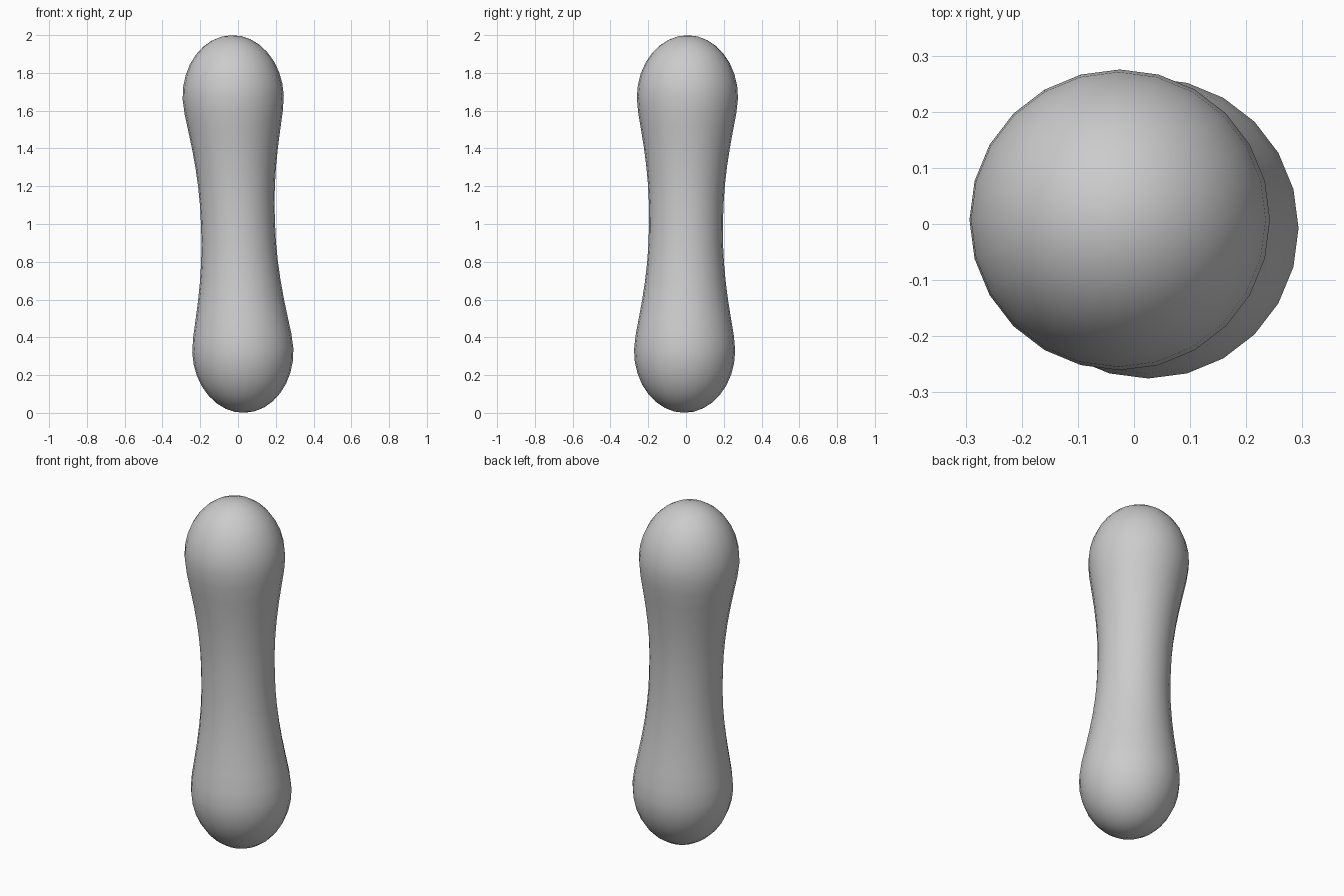
import bpy, bmesh, math
from mathutils import Matrix

if "Cube" in bpy.data.objects:
    bpy.data.objects.remove(bpy.data.objects["Cube"])

SIDES = 24
BULGE_Z, BULGE_R, CAP_H = 0.67, 0.268, 0.33

# Upper half profile (radius, height from the middle): slim waist, then domed end
half = [(0.196, 0.0), (0.197, 0.1), (0.203, 0.2), (0.213, 0.3),
        (0.227, 0.4), (0.244, 0.5), (0.260, 0.59)]
for i in range(8):
    a = math.radians(i * 90 / 8)
    half.append((BULGE_R * math.cos(a), BULGE_Z + CAP_H * math.sin(a)))
profile = [(r, -z) for r, z in reversed(half[1:])] + half

# Body: rings of the profile joined by quads, closed with a fan at each tip
bm = bmesh.new()
rings = [[bm.verts.new((r * math.cos(t), r * math.sin(t), z))
          for t in (2 * math.pi * k / SIDES for k in range(SIDES))]
         for r, z in profile]
for lo, hi in zip(rings, rings[1:]):
    for k in range(SIDES):
        n = (k + 1) % SIDES
        bm.faces.new((lo[k], lo[n], hi[n], hi[k]))
for ring, z in ((rings[0], -1.0), (rings[-1], 1.0)):
    tip = bm.verts.new((0, 0, z))
    for k in range(SIDES):
        bm.faces.new((ring[k], ring[(k + 1) % SIDES], tip))
bmesh.ops.recalc_face_normals(bm, faces=bm.faces)

# Slight lean, then stand it on the ground
lean = Matrix.Rotation(-0.038, 4, 'Y') @ Matrix.Rotation(-0.011, 4, 'X')
bm.transform(Matrix.Translation((0, 0, 1)) @ lean)

mesh = bpy.data.meshes.new("dumbbell_body")
bm.to_mesh(mesh)
bm.free()
body = bpy.data.objects.new("dumbbell_body", mesh)
bpy.context.collection.objects.link(body)
for p in mesh.polygons:
    p.use_smooth = True

grey = bpy.data.materials.new("light_grey")
grey.diffuse_color = (0.6, 0.6, 0.6, 1)
grey.use_nodes = True
grey.node_tree.nodes["Principled BSDF"].inputs["Base Color"].default_value = grey.diffuse_color
mesh.materials.append(grey)
